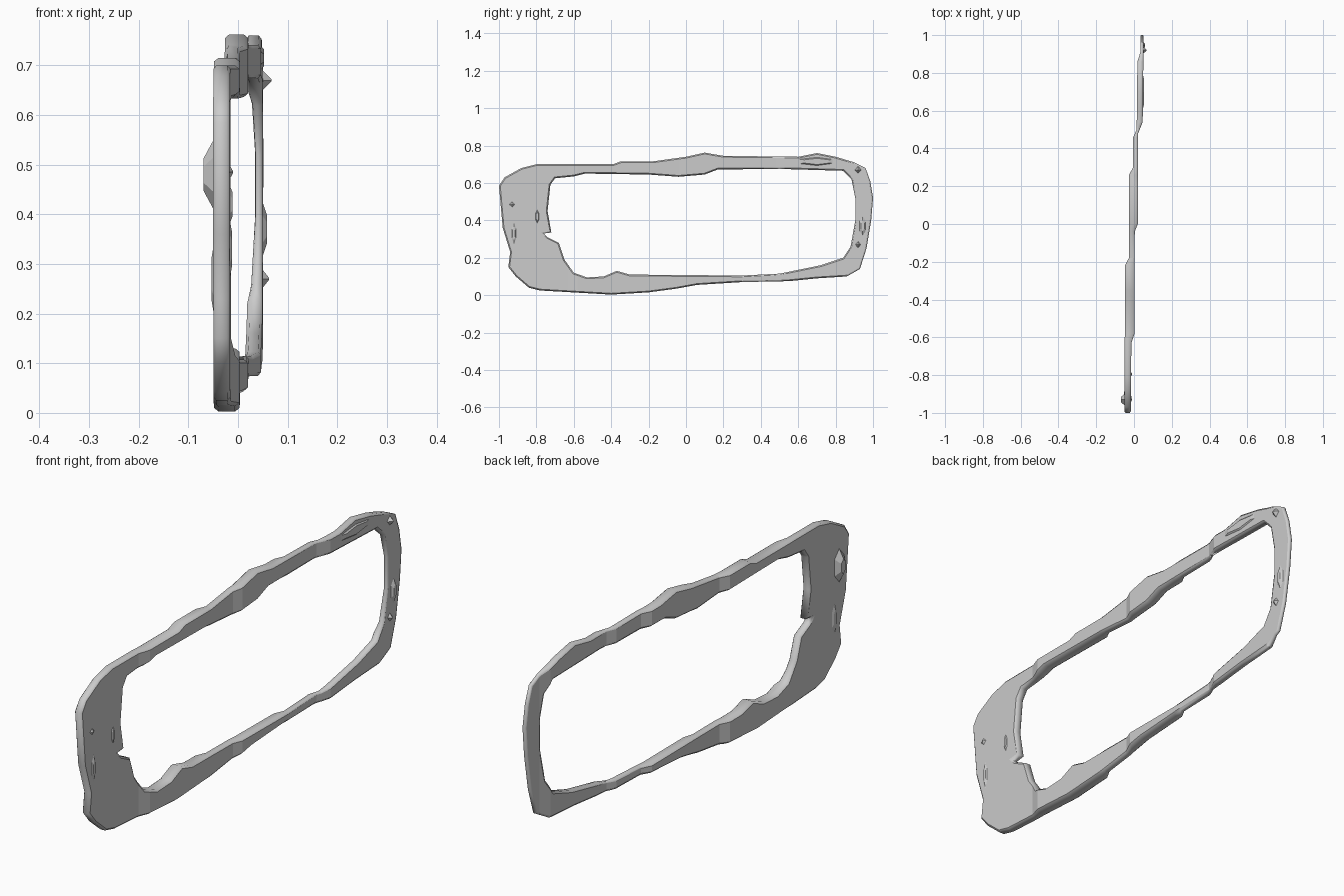
import bpy, bmesh, math
from mathutils import Matrix, Vector

if "Cube" in bpy.data.objects:
    bpy.data.objects.remove(bpy.data.objects["Cube"])

# Outlines of the ring in (y, z)
OUTER = [(-.91, .10), (-.84, .04), (-.78, .025), (-.4, .003), (-.2, .015), (-.05, .035),
         (.06, .055), (.3, .07), (.55, .075), (.7, .09), (.86, .10), (.93, .14), (.965, .25),
         (.99, .40), (1.0, .52), (.985, .61), (.96, .68), (.9, .71), (.8, .74), (.7, .76),
         (.6, .74), (.2, .745), (.1, .762), (0, .74), (-.18, .715), (-.35, .715), (-.39, .70),
         (-.8, .70), (-.88, .68), (-.97, .63), (-1, .585), (-.98, .36), (-.94, .23), (-.95, .15)]
INNER = [(-.53, .095), (-.6, .12), (-.65, .19), (-.68, .28), (-.74, .31), (-.76, .33),
         (-.72, .335), (-.74, .45), (-.725, .59), (-.70, .625), (-.6, .635), (-.54, .65),
         (-.2, .645), (-.04, .633), (.1, .645), (.17, .672), (.5, .675), (.84, .665),
         (.885, .62), (.905, .52), (.905, .40), (.88, .26), (.84, .20), (.72, .16),
         (.5, .115), (.3, .105), (-.3, .11), (-.37, .13), (-.44, .10)]

# Stepped faces of the ring: (y, x)
LEFT = [(-1, -.05), (-.22, -.048), (-.18, -.027), (.26, -.026), (.3, -.005), (.46, -.004),
        (.5, .014), (.86, .018), (.91, .034), (1, .034)]
RIGHT = [(-1, -.017), (-.63, -.014), (-.58, .003), (-.04, .004), (0, .02), (.48, .022),
         (.54, .046), (1, .051)]


def level(table, y):
    for (y0, x0), (y1, x1) in zip(table, table[1:]):
        if y <= y1:
            return x0 + (x1 - x0) * max(0, (y - y0) / (y1 - y0))
    return table[-1][1]


# Flat ring with chamfered rims
curve = bpy.data.curves.new("ring_profile", 'CURVE')
curve.dimensions = '2D'
curve.fill_mode = 'BOTH'
curve.extrude, curve.bevel_depth, curve.offset = .013, .007, -.007
curve.bevel_resolution = 0
for pts in (OUTER, INNER):
    s = curve.splines.new('POLY')
    s.points.add(len(pts) - 1)
    for p, (y, z) in zip(s.points, pts):
        p.co = (y, z, 0, 1)
    s.use_cyclic_u = True
helper = bpy.data.objects.new("ring_profile", curve)
bpy.context.collection.objects.link(helper)
bpy.context.view_layer.update()
mesh = bpy.data.meshes.new_from_object(
    helper.evaluated_get(bpy.context.evaluated_depsgraph_get()))
bpy.data.objects.remove(helper)

# Cut at each step, then move the two faces to the stepped depths
bm = bmesh.new()
bm.from_mesh(mesh)
bmesh.ops.remove_doubles(bm, verts=bm.verts, dist=1e-5)
bm.transform(Matrix(((0, 0, 1, 0), (1, 0, 0, 0), (0, 1, 0, 0), (0, 0, 0, 1))))
for y, _ in LEFT[1:-1] + RIGHT[1:-1]:
    bmesh.ops.bisect_plane(bm, geom=bm.verts[:] + bm.edges[:] + bm.faces[:],
                           plane_co=(0, y, 0), plane_no=(0, 1, 0))
half = max(abs(v.co.x) for v in bm.verts)
for v in bm.verts:
    t = (v.co.x / half + 1) / 2
    a, b = level(LEFT, v.co.y), level(RIGHT, v.co.y)
    v.co.x = a + (b - a) * t
bmesh.ops.recalc_face_normals(bm, faces=bm.faces)
bm.to_mesh(mesh)
bm.free()
mesh.name = "frame_ring"
bpy.context.collection.objects.link(bpy.data.objects.new("frame_ring", mesh))


# Faceted lumps on the faces: side, y, z, half width, half height, rise
def lump(name, side, y, z, w, h, rise, sides=4, top=.1):
    base = level(RIGHT if side > 0 else LEFT, y)
    bm = bmesh.new()
    bmesh.ops.create_cone(bm, cap_ends=True, segments=sides, radius1=1, radius2=top, depth=1)
    for v in bm.verts:
        x, yy, zz = v.co
        v.co = Vector((base + side * (rise if zz > 0 else -.006), y + x * w, z + yy * h))
    bmesh.ops.recalc_face_normals(bm, faces=bm.faces)
    me = bpy.data.meshes.new(name)
    bm.to_mesh(me)
    bm.free()
    bpy.context.collection.objects.link(bpy.data.objects.new(name, me))


lump("upper_end_nub", 1, .92, .67, .022, .025, .017)
lump("lower_end_nub", 1, .92, .27, .02, .025, .012)
lump("end_swelling", 1, .945, .37, .025, .07, .008, 6, .4)
lump("plate_nub", 1, -.93, .485, .025, .025, .006)
lump("plate_scar", 1, -.92, .33, .02, .09, .004, 6, .4)
lump("plate_ridge", 1, -.795, .42, .014, .05, .004, 6, .5)
lump("plate_back_lump", -1, -.93, .48, .04, .08, .02, 6, .4)
lump("plate_back_scar", -1, -.9, .27, .03, .1, .004, 6, .4)
lump("top_bar_lump", 1, .7, .715, .13, .028, .005, 6, .6)
